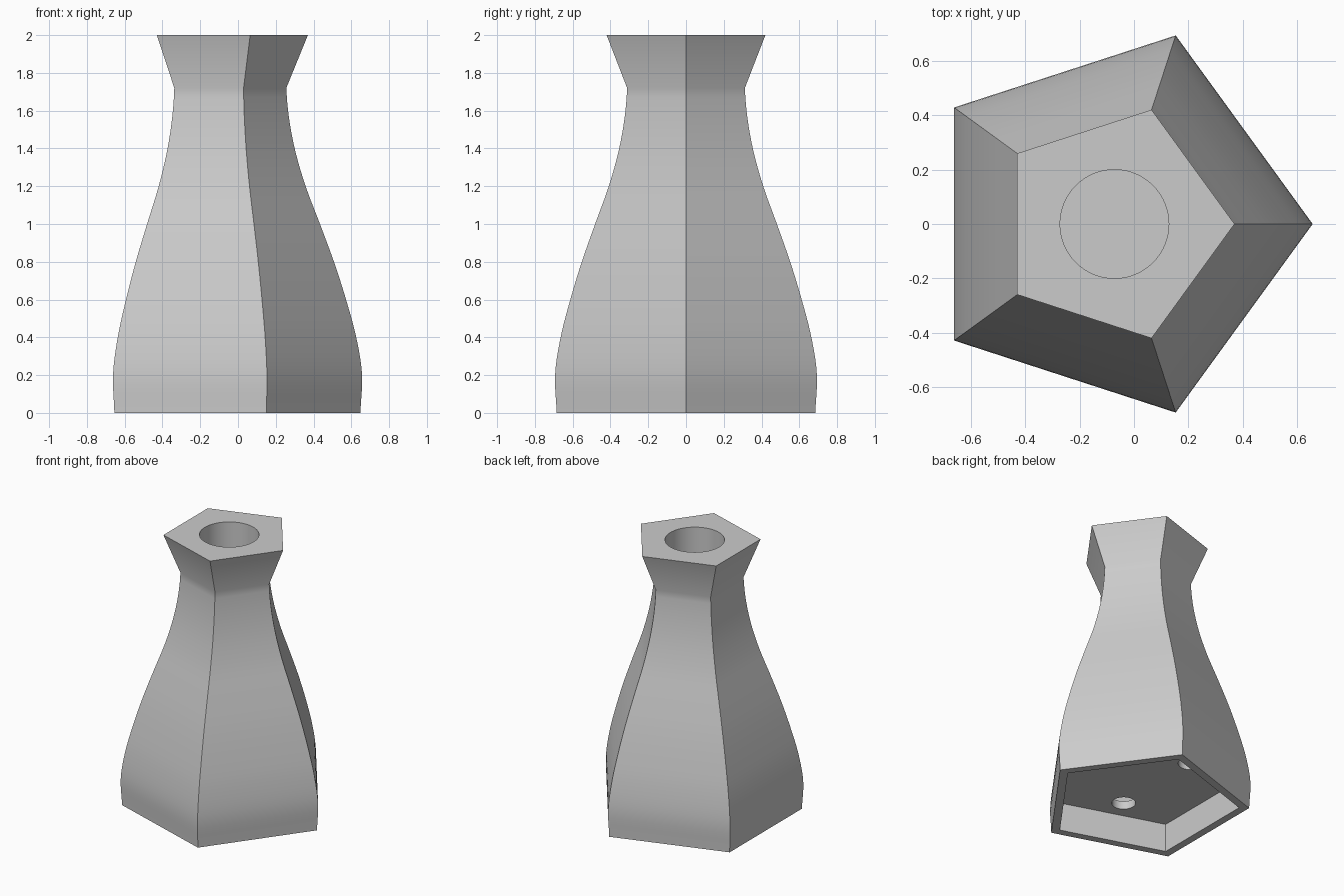
import bpy, bmesh, math

cube = bpy.data.objects.get("Cube")
if cube:
    bpy.data.objects.remove(cube, do_unlink=True)

CENTRE = -0.072      # axis of the five-sided body
WALL = 0.08
# corner radius every 0.2 up the body, ending in the neck
RADII = [0.72, 0.729, 0.698, 0.644, 0.58, 0.506, 0.43, 0.372, 0.337, 0.325]

grey = bpy.data.materials.new("plain grey")
grey.use_nodes = True
colour = (0.6, 0.6, 0.6, 1)
grey.diffuse_color = colour
grey.node_tree.nodes["Principled BSDF"].inputs["Base Color"].default_value = colour


def radius(z):
    """Smooth curve through the body radii."""
    t = z / 0.2
    i = min(int(t + 1e-6), len(RADII) - 2)
    t -= i
    last = len(RADII) - 1
    a, b, c, d = (RADII[max(0, min(last, k))] for k in range(i - 1, i + 3))
    return b + 0.5 * t * (c - a + t * (2*a - 5*b + 4*c - d + t * (3*(b - c) + d - a)))


def loft(name, rings, sides=5, x=CENTRE, y=0.0):
    """Closed solid through regular polygons given as (height, radius)."""
    bm = bmesh.new()
    loops = []
    for z, r in rings:
        loops.append([bm.verts.new((x + r * math.cos(math.tau * k / sides),
                                    y + r * math.sin(math.tau * k / sides), z))
                      for k in range(sides)])
    for low, high in zip(loops, loops[1:]):
        for k in range(sides):
            n = (k + 1) % sides
            bm.faces.new((low[k], low[n], high[n], high[k]))
    bm.faces.new(loops[0][::-1])
    bm.faces.new(loops[-1])
    mesh = bpy.data.meshes.new(name)
    bm.to_mesh(mesh)
    bm.free()
    mesh.materials.append(grey)
    obj = bpy.data.objects.new(name, mesh)
    bpy.context.collection.objects.link(obj)
    return obj


def heights(start, end, count):
    return [start + (end - start) * k / count for k in range(count + 1)]


# Outer body with flared lip
vase = loft("vase_body", [(z, radius(z)) for z in heights(0, 1.72, 36)] + [(2, 0.442)])

# Hollow inside, round mouth, foot recess and three drain holes
cutters = [
    loft("hollow", [(z, radius(z) - WALL) for z in heights(0.27, 1.5, 16)]),
    loft("mouth", [(1.4, 0.2), (2.1, 0.2)], sides=64),
    loft("foot_recess", [(-0.1, 0.652), (0.21, 0.652)]),
]
for k in range(3):
    a = math.tau * k / 3
    cutters.append(loft("drain_hole", [(0.15, 0.08), (0.33, 0.08)], 32,
                        0.4 * math.cos(a), 0.4 * math.sin(a)))

bpy.ops.object.select_all(action='DESELECT')
bpy.context.view_layer.objects.active = vase
vase.select_set(True)
for cutter in cutters:
    cutter.hide_render = True
    cut = vase.modifiers.new(cutter.name, 'BOOLEAN')
    cut.operation = 'DIFFERENCE'
    cut.solver = 'EXACT'
    cut.object = cutter
    bpy.ops.object.modifier_apply(modifier=cut.name)
    bpy.data.objects.remove(cutter, do_unlink=True)

# Smooth up the sides, crisp at the corners
bpy.ops.object.shade_smooth_by_angle(angle=math.radians(30))
